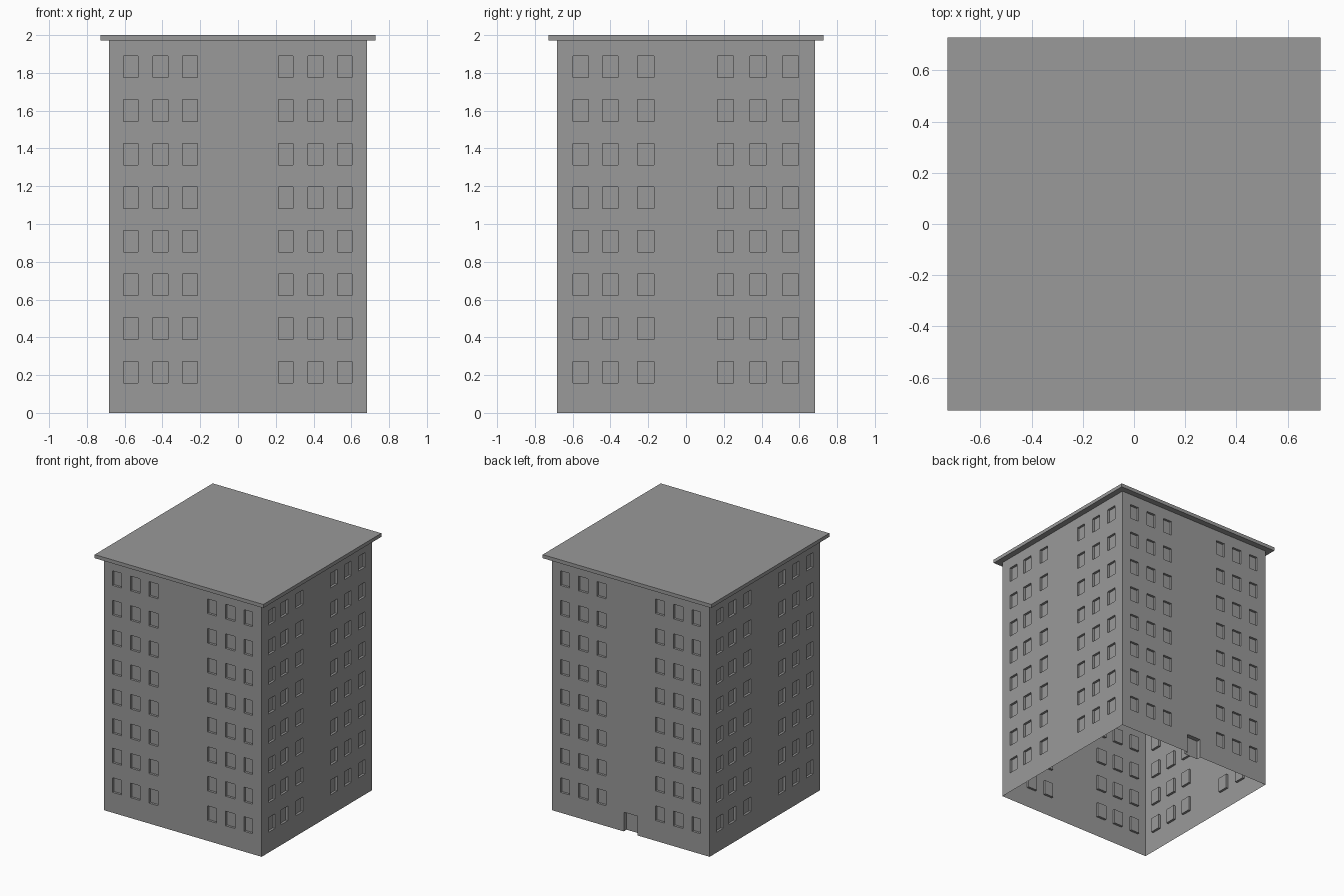
import bpy, bmesh, math
from mathutils import Matrix, Vector

if "Cube" in bpy.data.objects:
    bpy.data.objects.remove(bpy.data.objects["Cube"])

HALF, TOP, DEPTH = 0.682, 1.972, 0.018
FRONT = [(-0.606, -0.53), (-0.45, -0.37), (-0.293, -0.214),
         (0.214, 0.29), (0.37, 0.45), (0.528, 0.603)]
SIDE = [(-0.599, -0.516), (-0.443, -0.36), (-0.256, -0.17),
        (0.168, 0.251), (0.34, 0.423), (0.512, 0.595)]
ROWS = [(0.159 + 0.2308 * i, 0.273 + 0.2308 * i) for i in range(8)]
DOOR_X, DOOR_Z = (-0.06, 0.06), (0.0, 0.15)

# Dark grey for the whole building
grey = bpy.data.materials.new("dark_grey")
grey.diffuse_color = (0.32, 0.32, 0.32, 1)
grey.use_nodes = True
grey.node_tree.nodes["Principled BSDF"].inputs["Base Color"].default_value = grey.diffuse_color


def finish(bm, name):
    bmesh.ops.remove_doubles(bm, verts=bm.verts, dist=1e-5)
    mesh = bpy.data.meshes.new(name)
    bm.to_mesh(mesh)
    bm.free()
    mesh.materials.append(grey)
    obj = bpy.data.objects.new(name, mesh)
    bpy.context.collection.objects.link(obj)
    return obj


def wall(name, columns, quarter_turns, door=False):
    """Thin wall sheet with recessed windows, made facing -y then turned."""
    bm = bmesh.new()
    turn = Matrix.Rotation(quarter_turns * math.pi / 2, 3, 'Z')

    def quad(pts):
        bm.faces.new([bm.verts.new(turn @ Vector(p)) for p in pts])

    us = sorted({-HALF, HALF, *DOOR_X, *[u for c in columns for u in c]})
    zs = sorted({0.0, TOP, DOOR_Z[1], *[z for r in ROWS for z in r]})
    for u0, u1 in zip(us, us[1:]):
        for z0, z1 in zip(zs, zs[1:]):
            is_window = (u0, u1) in columns and (z0, z1) in ROWS
            is_door = door and (u0, u1) == DOOR_X and (z0, z1) == DOOR_Z
            rim = [(u0, -HALF, z0), (u1, -HALF, z0), (u1, -HALF, z1), (u0, -HALF, z1)]
            if not (is_window or is_door):
                quad(rim)
                continue
            d = 0.035 if is_door else DEPTH
            inner = [(x, y + d, z) for x, y, z in rim]
            quad(inner)
            for i in range(4):
                if is_door and i == 0:
                    continue  # doorway has no floor
                j = (i + 1) % 4
                quad([rim[i], rim[j], inner[j], inner[i]])
    return finish(bm, name)


# Walls, open underneath; the doorway is on the back
wall("front_wall", FRONT, 0)
wall("right_wall", SIDE, 1)
wall("back_wall", FRONT, 2, door=True)
wall("left_wall", SIDE, 3)

# Overhanging flat roof slab
bm = bmesh.new()
bmesh.ops.create_cube(bm, size=1, matrix=Matrix.Translation((0, 0, (TOP + 2) / 2))
                      @ Matrix.Diagonal((1.456, 1.456, 2 - TOP, 1)))
finish(bm, "roof")
